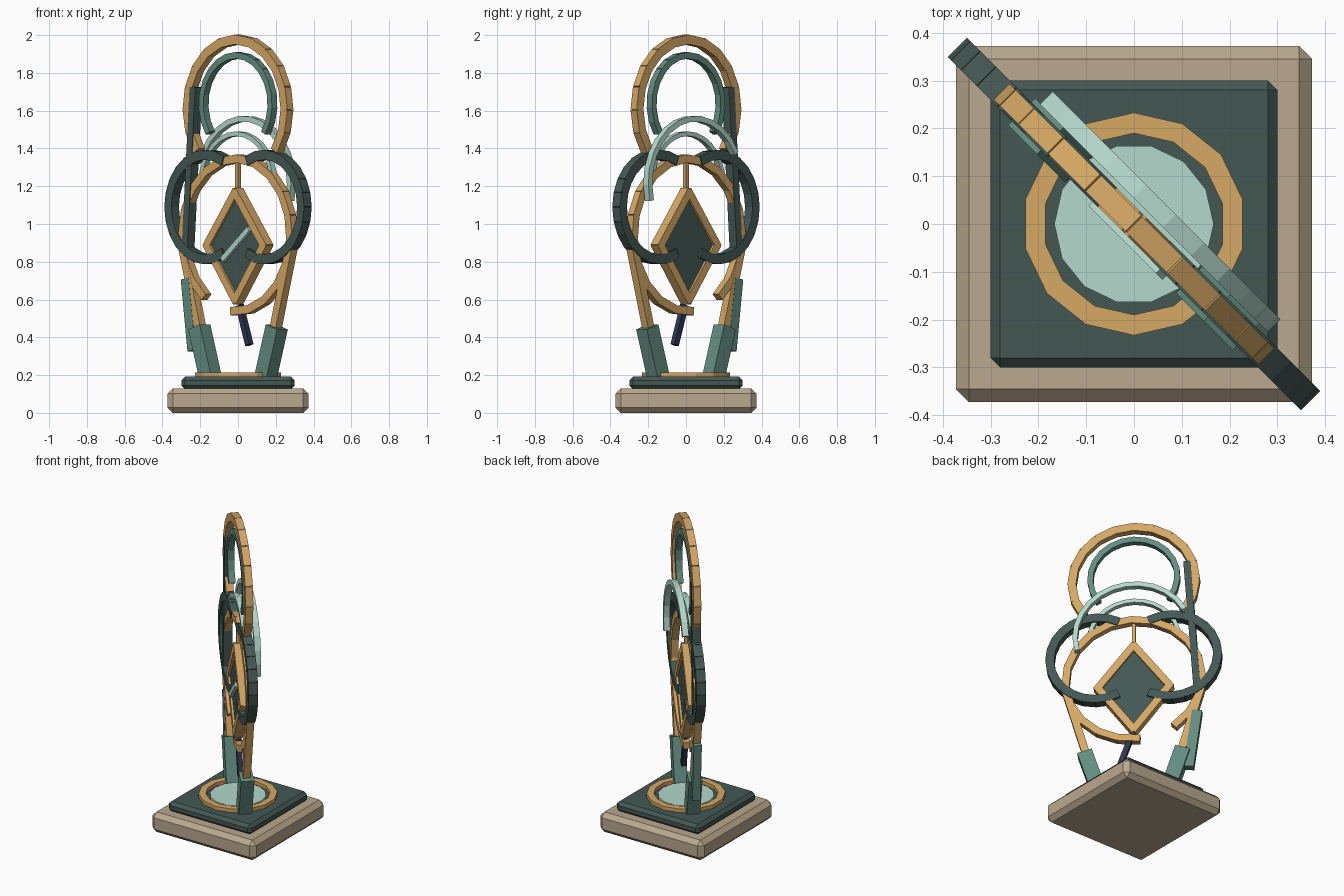
import bpy, bmesh
from math import radians, cos, sin, atan2, pi
from mathutils import Matrix, Vector

if "Cube" in bpy.data.objects:
    bpy.data.objects.remove(bpy.data.objects["Cube"], do_unlink=True)


def material(name, rgb):
    lin = [((c / 255 + 0.055) / 1.055) ** 2.4 for c in rgb] + [1.0]
    m = bpy.data.materials.new(name)
    m.use_nodes = True
    m.diffuse_color = lin
    m.node_tree.nodes["Principled BSDF"].inputs["Base Color"].default_value = lin
    return m


GOLD = material("warm gold", (214, 168, 101))
DARK = material("dark green", (68, 88, 84))
TEAL = material("teal", (99, 141, 129))
MINT = material("pale mint", (180, 216, 204))
STONE = material("tan stone", (186, 169, 142))
NAVY = material("navy", (48, 51, 82))

# The upright figure lies in one plane, turned diagonally over the base
TURN = Matrix.Rotation(radians(-45), 4, 'Z')


def finish(name, bm, mat, turned=True):
    bmesh.ops.recalc_face_normals(bm, faces=bm.faces)
    me = bpy.data.meshes.new(name)
    bm.to_mesh(me)
    bm.free()
    me.materials.append(mat)
    ob = bpy.data.objects.new(name, me)
    bpy.context.collection.objects.link(ob)
    if turned:
        ob.matrix_world = TURN
    return ob


def add_bar(bm, a, b, width, depth, v=0.0, extra=0.0):
    """Box running from a to b, both (u, z) points in the figure plane."""
    du, dz = b[0] - a[0], b[1] - a[1]
    length = (du * du + dz * dz) ** 0.5 + extra
    mat = (Matrix.Translation(((a[0] + b[0]) / 2, v, (a[1] + b[1]) / 2))
           @ Matrix.Rotation(-atan2(dz, du), 4, 'Y')
           @ Matrix.Diagonal((length, depth, width, 1)))
    bmesh.ops.create_cube(bm, size=1, matrix=mat)


def bar(name, a, b, width, depth, mat, v=0.0):
    bm = bmesh.new()
    add_bar(bm, a, b, width, depth, v)
    return finish(name, bm, mat)


def arc(name, centre, r, start, end, count, width, depth, mat, v=0.0):
    """Open ring made of short straight blocks."""
    bm = bmesh.new()
    pts = []
    for i in range(count + 1):
        t = radians(start + (end - start) * i / count)
        pts.append((centre[0] + r * cos(t), centre[1] + r * sin(t)))
    for a, b in zip(pts, pts[1:]):
        add_bar(bm, a, b, width, depth, v, extra=0.004)
    return finish(name, bm, mat)


def slab(name, half, z0, z1, chamfer, mat):
    bm = bmesh.new()
    bmesh.ops.create_cube(bm, size=1, matrix=Matrix.Translation((0, 0, (z0 + z1) / 2))
                          @ Matrix.Diagonal((2 * half, 2 * half, z1 - z0, 1)))
    bmesh.ops.bevel(bm, geom=bm.edges[:], offset=chamfer, segments=1, affect='EDGES')
    return finish(name, bm, mat, False)


# Base
slab("base_plinth", 0.373, 0, 0.13, 0.028, STONE)
slab("base_step", 0.3, 0.125, 0.192, 0.02, DARK)

SIDES = 14
bm = bmesh.new()
loops = []
for r, z in ((0.19, 0.185), (0.19, 0.215), (0.233, 0.215), (0.233, 0.185)):
    loops.append([bm.verts.new((r * sin(2 * pi * i / SIDES), r * cos(2 * pi * i / SIDES), z))
                  for i in range(SIDES)])
for k in range(4):
    p, q = loops[k], loops[(k + 1) % 4]
    for i in range(SIDES):
        j = (i + 1) % SIDES
        bm.faces.new((p[i], p[j], q[j], q[i]))
finish("base_ring", bm, GOLD, False)

bm = bmesh.new()
bmesh.ops.create_cone(bm, cap_ends=True, segments=SIDES, radius1=0.167, radius2=0.167,
                      depth=0.02, matrix=Matrix.Translation((0, 0, 0.195))
                      @ Matrix.Rotation(pi / 2, 4, 'Z'))
finish("base_disc", bm, MINT, False)

# Feet, legs and side loops, one of each per side
for s, side in ((-1, "right"), (1, "left")):
    bar(side + "_foot", (s * 0.207, 0.19), (s * 0.29, 0.455), 0.09, 0.08, TEAL)
    bar(side + "_leg", (s * 0.215, 0.21), (s * 0.4, 0.87), 0.046, 0.046, GOLD)
    mid = 0 if s > 0 else 180
    arc(side + "_side_loop", (s * 0.22, 1.09), 0.277,
        mid - 118, mid + 118, 16, 0.052, 0.057, DARK)

# Large rings
arc("upper_ring", (0, 1.61), 0.367, -37, 217, 14, 0.05, 0.046, GOLD)
arc("upper_inner_ring", (0, 1.635), 0.258, -36, 216, 16, 0.034, 0.04, TEAL)
arc("body_ring", (0, 0.942), 0.405, -95, 234, 18, 0.044, 0.044, GOLD)

# Pale arches
arc("back_arch", (0, 1.215), 0.343, -15, 152, 12, 0.03, 0.038, MINT, v=0.057)
arc("inner_arch", (0, 1.21), 0.268, 12, 168, 12, 0.024, 0.034, MINT)

# Side slats
bar("long_slat", (-0.375, 0.86), (-0.315, 1.725), 0.042, 0.054, DARK)
bar("short_slat", (-0.325, 0.33), (-0.375, 0.71), 0.06, 0.048, TEAL)

# Diamond with frame, panel and slash
corners = [(0, 1.168), (0.212, 0.888), (0, 0.598), (-0.212, 0.888)]
bm = bmesh.new()
for a, b in zip(corners, corners[1:] + corners[:1]):
    add_bar(bm, a, b, 0.044, 0.056, extra=0.025)
finish("diamond_frame", bm, GOLD)

bm = bmesh.new()
face = bm.faces.new([bm.verts.new((u * 0.96, -0.014, z)) for u, z in corners])
ext = bmesh.ops.extrude_face_region(bm, geom=[face])
bmesh.ops.translate(bm, vec=Vector((0, 0.028, 0)),
                    verts=[e for e in ext["geom"] if isinstance(e, bmesh.types.BMVert)])
finish("diamond_panel", bm, DARK)
bar("diamond_slash", (-0.085, 0.81), (0.115, 0.975), 0.03, 0.02, MINT, v=-0.03)

# Post above the diamond and pendulum below it
bar("post", (0, 1.18), (0, 1.35), 0.022, 0.022, GOLD)
bar("pendulum", (0.012, 0.57), (0.085, 0.36), 0.032, 0.032, NAVY)
